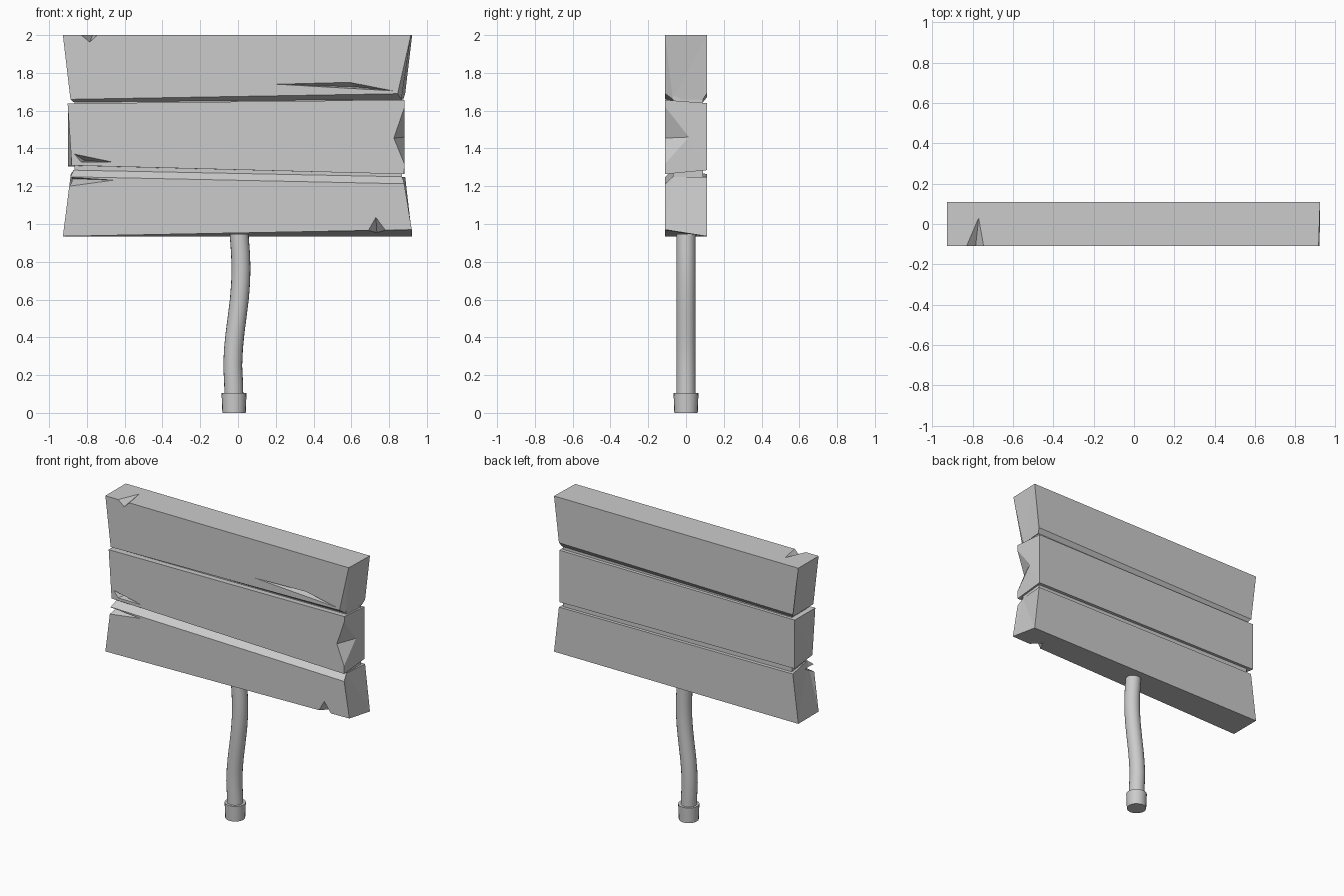
import bpy, bmesh, math

if "Cube" in bpy.data.objects:
    bpy.data.objects.remove(bpy.data.objects["Cube"])


def finish(bm, name):
    bmesh.ops.recalc_face_normals(bm, faces=bm.faces)
    mesh = bpy.data.meshes.new(name)
    bm.to_mesh(mesh)
    bm.free()
    ob = bpy.data.objects.new(name, mesh)
    bpy.context.collection.objects.link(ob)
    return ob


def loft(name, rings):
    """Join matching rings of points into a closed solid."""
    bm = bmesh.new()
    rows = [[bm.verts.new(p) for p in ring] for ring in rings]
    n = len(rows[0])
    for a, b in zip(rows, rows[1:]):
        for i in range(n):
            bm.faces.new((a[i], a[(i + 1) % n], b[(i + 1) % n], b[i]))
    caps = [bm.faces.new(rows[0]), bm.faces.new(rows[-1])]
    if n < 8:
        bmesh.ops.triangulate(bm, faces=caps)
    return finish(bm, name)


def hull(name, points):
    bm = bmesh.new()
    for p in points:
        bm.verts.new(p)
    bmesh.ops.convex_hull(bm, input=bm.verts)
    return finish(bm, name)


def combine(target, other, operation):
    mod = target.modifiers.new(operation.lower(), 'BOOLEAN')
    mod.operation = operation
    mod.solver = 'EXACT'
    mod.object = other
    bpy.context.view_layer.objects.active = target
    bpy.ops.object.modifier_apply(modifier=mod.name)
    bpy.data.objects.remove(other)


def tube(name, path, sides=20):
    ring = [(math.cos(i * math.tau / sides), math.sin(i * math.tau / sides))
            for i in range(sides)]
    ob = loft(name, [[(x + r * c, r * s, z) for c, s in ring] for x, z, r in path])
    bpy.ops.object.select_all(action='DESELECT')
    ob.select_set(True)
    bpy.context.view_layer.objects.active = ob
    bpy.ops.object.shade_smooth_by_angle(angle=math.radians(35))


F, B = -0.11, 0.11      # front and back of the board

# Three crooked planks, each lofted between its left and right end section
board = loft("board", [
    [(-.927, B, 2), (-.927, F, 2), (-.887, F, 1.66),
     (-.87, -.07, 1.645), (-.87, .09, 1.645), (-.887, B, 1.67)],
    [(.922, B, 2), (.915, F, 2), (.845, F, 1.69),
     (.865, -.07, 1.66), (.875, .09, 1.66), (.885, B, 1.69)]])
middle = loft("middle_plank", [
    [(-.9, B, 1.638), (-.902, F, 1.638), (-.88, F, 1.31), (-.9, B, 1.305)],
    [(.88, B, 1.64), (.882, F, 1.657), (.88, F, 1.264), (.882, B, 1.285)]])
lower = loft("lower_plank", [
    [(-.885, B, 1.265), (-.87, -.07, 1.285), (-.887, F, 1.25),
     (-.927, F, .935), (-.927, B, .935)],
    [(.885, B, 1.25), (.87, -.07, 1.25), (.88, F, 1.213),
     (.92, F, .97), (.922, B, .935)]])

# Recessed core filling the grooves between planks
core = loft("core", [[(x, -.07, 1.2), (x, .09, 1.2), (x, .09, 1.68), (x, -.07, 1.68)]
                     for x in (-.865, .868)])
for part in (core, middle, lower):
    combine(board, part, 'UNION')

# Chips and cracks: surface points, deepest point, then one point outside
chips = [
    [(-.83, F, 2), (-.745, F, 2), (-.785, F, 1.963), (-.77, .03, 2), (-.785, -.2, 2.1)],
    [(.205, F, 1.74), (.59, F, 1.75), (.82, F, 1.705), (.5, F, 1.727),
     (.62, -.06, 1.726), (.55, -.2, 1.733)],
    [(.882, F, 1.62), (.882, F, 1.315), (.825, F, 1.455), (.882, .015, 1.46),
     (.98, -.2, 1.46)],
    [(-.865, F, 1.37), (-.66, F, 1.327), (-.83, F, 1.327), (-.81, -.05, 1.335),
     (-.79, -.2, 1.34)],
    [(-.887, F, 1.247), (-.894, F, 1.2), (-.66, F, 1.232), (-.888, -.03, 1.24),
     (-1, -.2, 1.225)],
    [(.69, F, .9655), (.78, F, .9675), (.73, F, 1.035), (.735, -.03, .955),
     (.735, -.2, .88)],
]
for i, points in enumerate(chips):
    combine(board, hull(f"chip_cutter_{i}", points), 'DIFFERENCE')

# Bent post and its foot collar
tube("post", [(-.021, .05, .05), (-.023, .15, .05), (-.028, .25, .05), (-.024, .34, .05),
              (-.016, .42, .05), (-.003, .52, .05), (.008, .61, .05), (.014, .69, .05),
              (.016, .77, .05), (.013, .85, .05), (.006, .946, .05)])
tube("post_foot", [(-.021, 0, .062), (-.021, .105, .066)])
